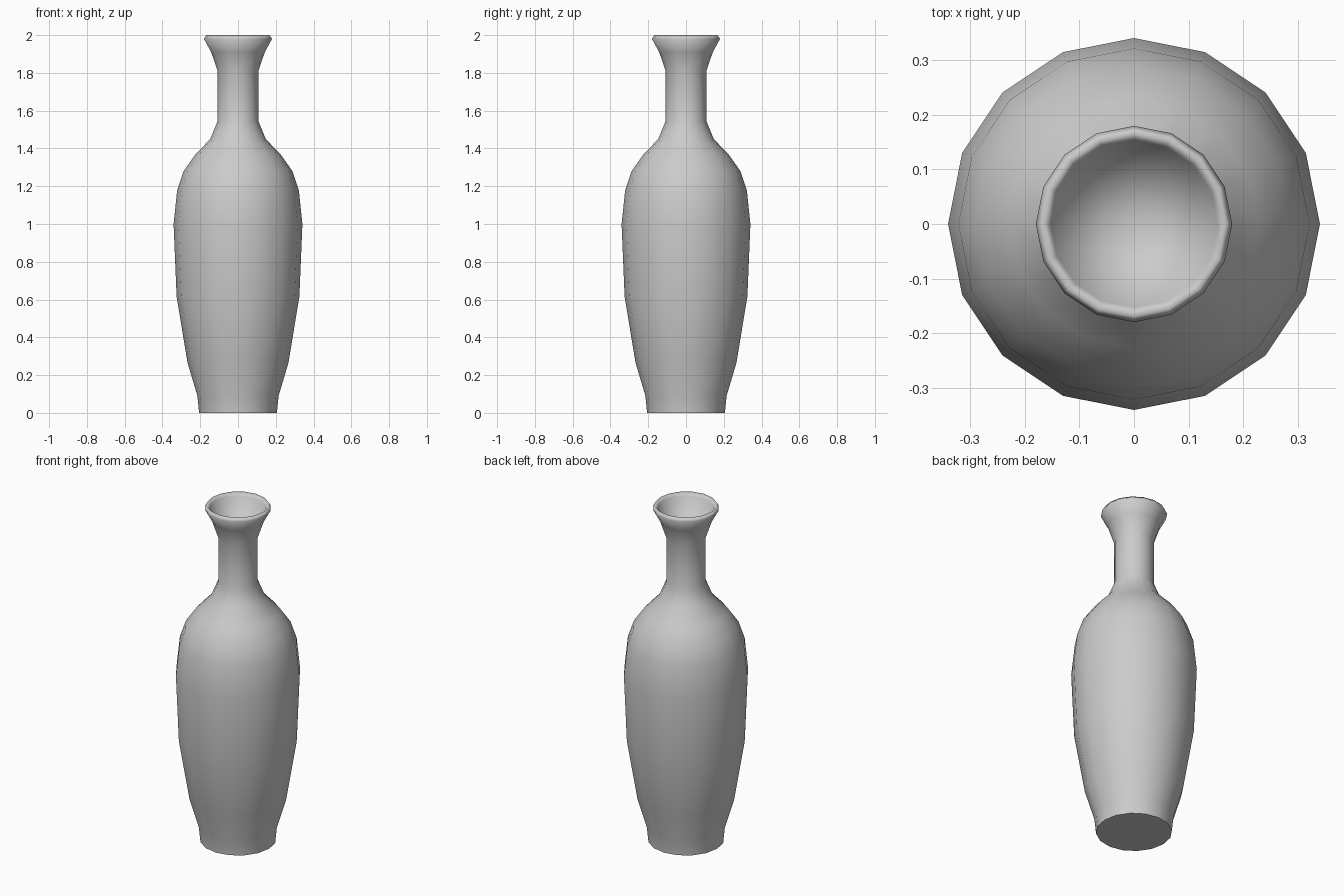
import bpy
import bmesh
from math import cos, sin, tau

SIDES = 16

cube = bpy.data.objects.get("Cube")
if cube:
    bpy.data.objects.remove(cube, do_unlink=True)

# Grey glaze
glaze = bpy.data.materials.new("grey_glaze")
glaze.use_nodes = True
grey = (0.6, 0.6, 0.6, 1)
glaze.diffuse_color = grey
glaze.node_tree.nodes["Principled BSDF"].inputs["Base Color"].default_value = grey

# Radius and height, from the foot up to the inside of the lip
profile = [
    (0.206, 0), (0.215, 0.09), (0.267, 0.265), (0.325, 0.615),
    (0.341, 1.0), (0.322, 1.18), (0.288, 1.28), (0.228, 1.365),
    (0.147, 1.45), (0.108, 1.545), (0.108, 1.81), (0.142, 1.91),
    (0.18, 1.98), (0.168, 2.0), (0.153, 1.98),
]

bm = bmesh.new()
rings = [[bm.verts.new((r * cos(tau * i / SIDES), r * sin(tau * i / SIDES), z))
          for i in range(SIDES)] for r, z in profile]

# Outer wall and lip
for low, high in zip(rings, rings[1:]):
    for i in range(SIDES):
        j = (i + 1) % SIDES
        bm.faces.new((low[i], low[j], high[j], high[i]))

# Flat foot and hollow tapering to a point inside the neck
bm.faces.new(rings[0][::-1])
well = bm.verts.new((0, 0, 1.6))
for i in range(SIDES):
    bm.faces.new((rings[-1][i], rings[-1][(i + 1) % SIDES], well))

mesh = bpy.data.meshes.new("vase")
bm.to_mesh(mesh)
bm.free()
mesh.materials.append(glaze)
vase = bpy.data.objects.new("vase", mesh)
bpy.context.collection.objects.link(vase)

# Smooth walls with a crisp foot edge
bpy.ops.object.select_all(action="DESELECT")
vase.select_set(True)
bpy.context.view_layer.objects.active = vase
bpy.ops.object.shade_smooth_by_angle(angle=1.2)
for edge in mesh.edges:
    heights = [mesh.vertices[v].co.z for v in edge.vertices]
    edge.use_edge_sharp = max(heights) < 0.01
